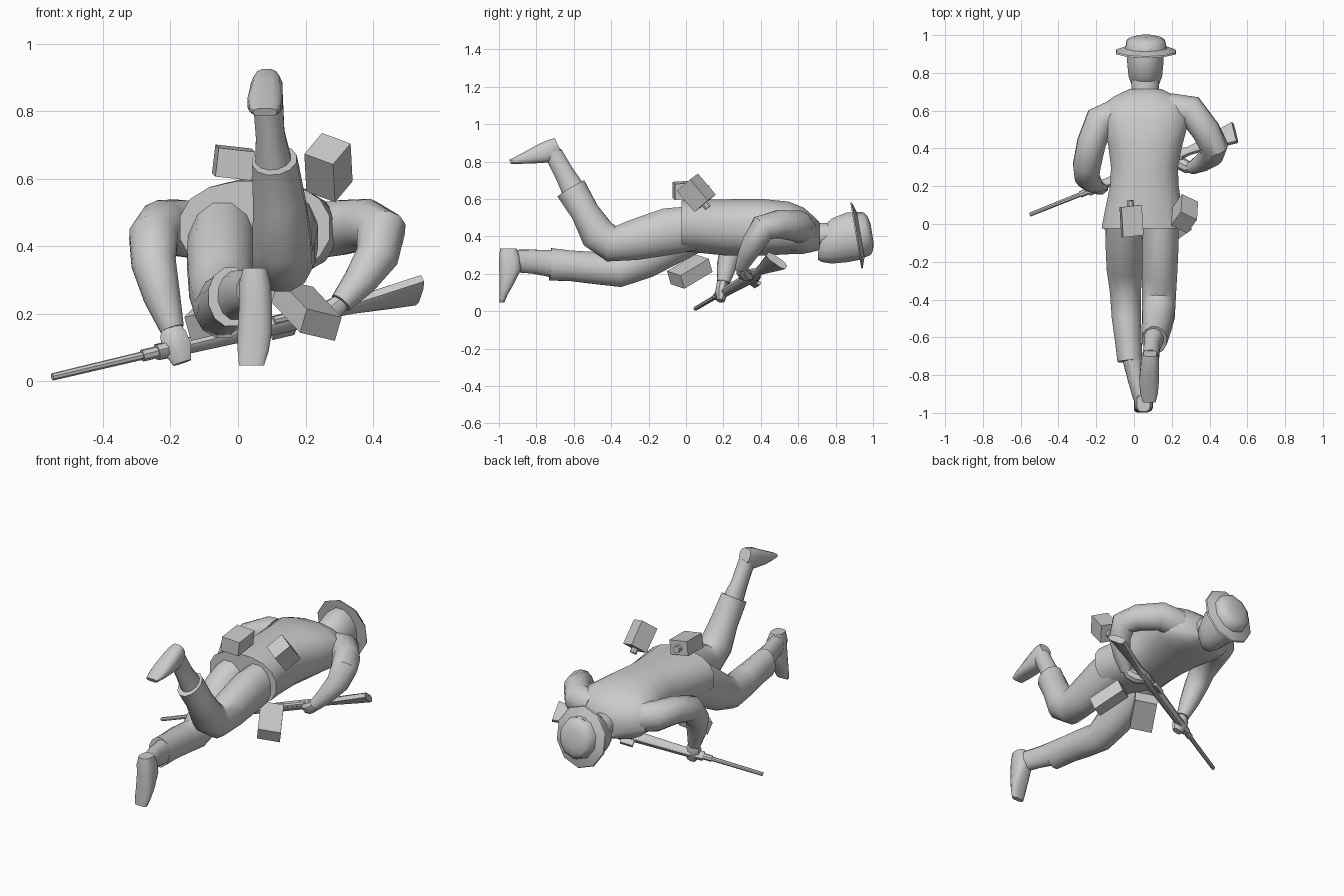
import bpy, bmesh, math
from mathutils import Vector as V

grey = bpy.data.materials.new("plain grey")
grey.diffuse_color = (0.6, 0.6, 0.6, 1)


def finish(name, bm, angle=0.75):
    bmesh.ops.recalc_face_normals(bm, faces=bm.faces)
    me = bpy.data.meshes.new(name)
    bm.to_mesh(me)
    bm.free()
    me.materials.append(grey)
    for p in me.polygons:
        p.use_smooth = True
    me.set_sharp_from_angle(angle=angle)
    ob = bpy.data.objects.new(name, me)
    bpy.context.collection.objects.link(ob)
    return ob


def tube(name, rows, n=12, axis=None, ref=(1, 0, 0), power=1.0):
    """Loft rings through rows of (x, y, z, half width[, half depth])."""
    bm = bmesh.new()
    pts = [V(r[:3]) for r in rows]
    s, rings = V(ref), []
    for i, r in enumerate(rows):
        if axis:
            t = V(axis).normalized()
        else:
            a, b = pts[max(i - 1, 0)], pts[min(i + 1, len(pts) - 1)]
            t = (pts[i] - a).normalized() + (b - pts[i]).normalized()
            t.normalize()
        s = (s - t * s.dot(t)).normalized()
        u = t.cross(s)
        ring = []
        for k in range(n):
            q = 2 * math.pi * (k + 0.5) / n
            c, d = math.cos(q), math.sin(q)
            c = math.copysign(abs(c) ** power, c)
            d = math.copysign(abs(d) ** power, d)
            ring.append(bm.verts.new(pts[i] + s * (c * r[3]) + u * (d * r[-1])))
        rings.append(ring)
    for p, q in zip(rings, rings[1:]):
        for k in range(n):
            bm.faces.new((p[k], p[(k + 1) % n], q[(k + 1) % n], q[k]))
    bm.faces.new(rings[0])
    bm.faces.new(rings[-1])
    return finish(name, bm)


def pouch(name, centre, e1, e2, e3):
    """Slanted box given by its centre and three edge vectors."""
    bm = bmesh.new()
    bmesh.ops.create_cube(bm, size=1)
    for v in bm.verts:
        v.co = V(centre) + V(e1) * v.co.x + V(e2) * v.co.y + V(e3) * v.co.z
    return finish(name, bm, 0.3)


# jacket, lying along y with the hem towards the feet
tube("jacket", [
    (.05, -.025, .455, .225, .14), (.05, .05, .455, .212, .143), (.055, .2, .448, .185, .152),
    (.055, .3, .448, .18, .154), (.06, .42, .448, .2, .153), (.06, .55, .445, .235, .143),
    (.06, .63, .43, .23, .125), (.06, .675, .415, .17, .10), (.06, .715, .40, .085, .075)],
    n=16, axis=(0, 1, 0), power=.85)

# neck and head, face down
tube("neck", [(.06, .66, .405, .075, .07), (.06, .78, .405, .075, .07)], axis=(0, 1, 0))
tube("head", [
    (.06, .705, .335, .04, .062), (.06, .725, .355, .07, .095),
    (.06, .78, .375, .092, .125), (.06, .86, .395, .1, .138), (.06, .93, .40, .1, .13)],
    n=12, axis=(0, 1, 0))

# brimmed hat, tilted slightly
ax = V((0, .986, .165))
hat = [(-.004, .176), (.004, .172), (.022, .12), (.058, .112), (.074, .09), (.084, .05)]
tube("hat", [(*(V((.063, .912, .405)) + ax * d), r * .95, r * 1.03) for d, r in hat],
     n=10, axis=ax)

# trouser legs
tube("straight_trouser_leg", [
    (-.045, .08, .45, .1, .12), (-.05, -.08, .37, .105, .125), (-.05, -.23, .275, .098, .108),
    (-.045, -.36, .215, .085, .09), (-.04, -.5, .232, .08, .088), (-.03, -.62, .243, .073, .084),
    (-.022, -.725, .25, .068, .09)])
tube("bent_trouser_leg", [
    (.14, .08, .45, .098, .12), (.14, -.1, .425, .1, .13), (.135, -.28, .38, .096, .112),
    (.132, -.4, .36, .092, .1), (.13, -.475, .415, .09, .098), (.122, -.54, .53, .08, .078),
    (.108, -.615, .655, .068, .086)])

# boots: shafts and feet
tube("straight_boot_shaft", [
    (-.015, -.68, .25, .056, .078), (.01, -.82, .265, .045, .066), (.04, -.92, .268, .046, .062)])
tube("straight_boot_foot", [
    (.05, -.95, .335, .036, .045), (.05, -.943, .29, .048, .057), (.052, -.94, .225, .05, .06),
    (.05, -.958, .15, .052, .041), (.045, -.975, .09, .047, .023), (.04, -.985, .047, .038, .014)],
    axis=(0, 0, -1), power=.7)
tube("bent_boot_shaft", [
    (.11, -.58, .61, .06, .07), (.095, -.65, .735, .044, .055), (.088, -.71, .845, .046, .05)])
tube("bent_boot_foot", [
    (.085, -.685, .89, .036, .04), (.085, -.715, .865, .048, .056), (.083, -.76, .845, .05, .057),
    (.08, -.83, .825, .053, .04), (.08, -.89, .81, .048, .025), (.08, -.94, .797, .036, .013)],
    axis=(0, -.9, -.43), power=.7)

# sleeves
tube("left_sleeve", [
    (-.07, .59, .44, .085), (-.18, .545, .455, .086), (-.225, .43, .46, .078),
    (-.25, .31, .43, .075), (-.25, .25, .35, .067), (-.225, .22, .25, .055),
    (-.195, .2, .155, .036)], ref=(0, 0, 1))
tube("right_sleeve", [
    (.19, .61, .44, .085), (.30, .6, .455, .084), (.38, .495, .465, .077),
    (.424, .41, .445, .075), (.412, .365, .37, .064), (.36, .325, .295, .05),
    (.305, .295, .232, .034)], ref=(0, 0, 1))

# hands
tube("left_hand", [
    (-.2, .2, .17, .024), (-.193, .195, .14, .034, .042), (-.18, .19, .1, .036, .046),
    (-.165, .185, .055, .022, .03)], n=8, ref=(0, 1, 0))
tube("right_hand", [
    (.318, .302, .245, .024), (.285, .3, .215, .034), (.25, .32, .195, .036),
    (.21, .345, .185, .024)], n=8, ref=(0, 0, 1))

# rifle, from muzzle to butt, rolled onto its side:
# rows are (fraction along, drop, half thickness, half height)
muzzle, butt = V((-.55, .05, .013)), V((.535, .485, .27))
along = butt - muzzle
down = V((-.22, .79, -.57))
down = (down - along * down.dot(along) / along.length_squared).normalized()


def gun_part(name, rows, n=8, power=1.0):
    tube(name, [(*(muzzle + along * t + down * d), a, b) for t, d, a, b in rows],
         n=n, axis=along, ref=along.cross(down), power=power)


gun_part("rifle_barrel", [(0, 0, .011, .011), (.34, 0, .013, .013)])
gun_part("rifle_front_band", [(.245, 0, .018, .018), (.285, 0, .018, .018),
                              (.285, 0, .024, .027), (.32, 0, .024, .027)])
gun_part("rifle_stock", [(.29, .004, .02, .022), (.6, .006, .024, .03),
                         (.72, .004, .024, .033), (.77, 0, .018, .022),
                         (.82, 0, .019, .028), (.93, 0, .021, .052),
                         (1, 0, .021, .066)], power=.6)
gun_part("rifle_bolt_housing", [(.6, -.022, .014, .014), (.74, -.022, .014, .014)])
gun_part("rifle_magazine", [(.61, .045, .014, .036), (.67, .045, .014, .036)], n=4)
gun_part("rifle_trigger_guard", [(.67, .04, .007, .018), (.74, .028, .007, .012)], n=4)

# pouches and flasks
pouch("back_flask", (-.013, .015, .648), (.108, .012, -.012), (.01, 0, .085), (-.01, .16, .01))
pouch("hip_flask", (.268, .055, .633), (.085, -.042, -.031), (.052, .071, .062), (.006, .095, -.112))
tube("back_flask_cap", [(-.018, .09, .652, .02), (-.02, .125, .654, .02)], n=8)
tube("hip_flask_cap", [(.27, .09, .585, .02), (.272, .118, .553, .02)], n=8)
for side, x in ((1, .203), (-1, -.055)):
    pouch("right_belly_pouch" if side > 0 else "left_belly_pouch", (x, .02, .212),
          (.103 * side, .073, -.024), (-.02 * side, .02, -.07), (-.085 * side, .15, .09))
